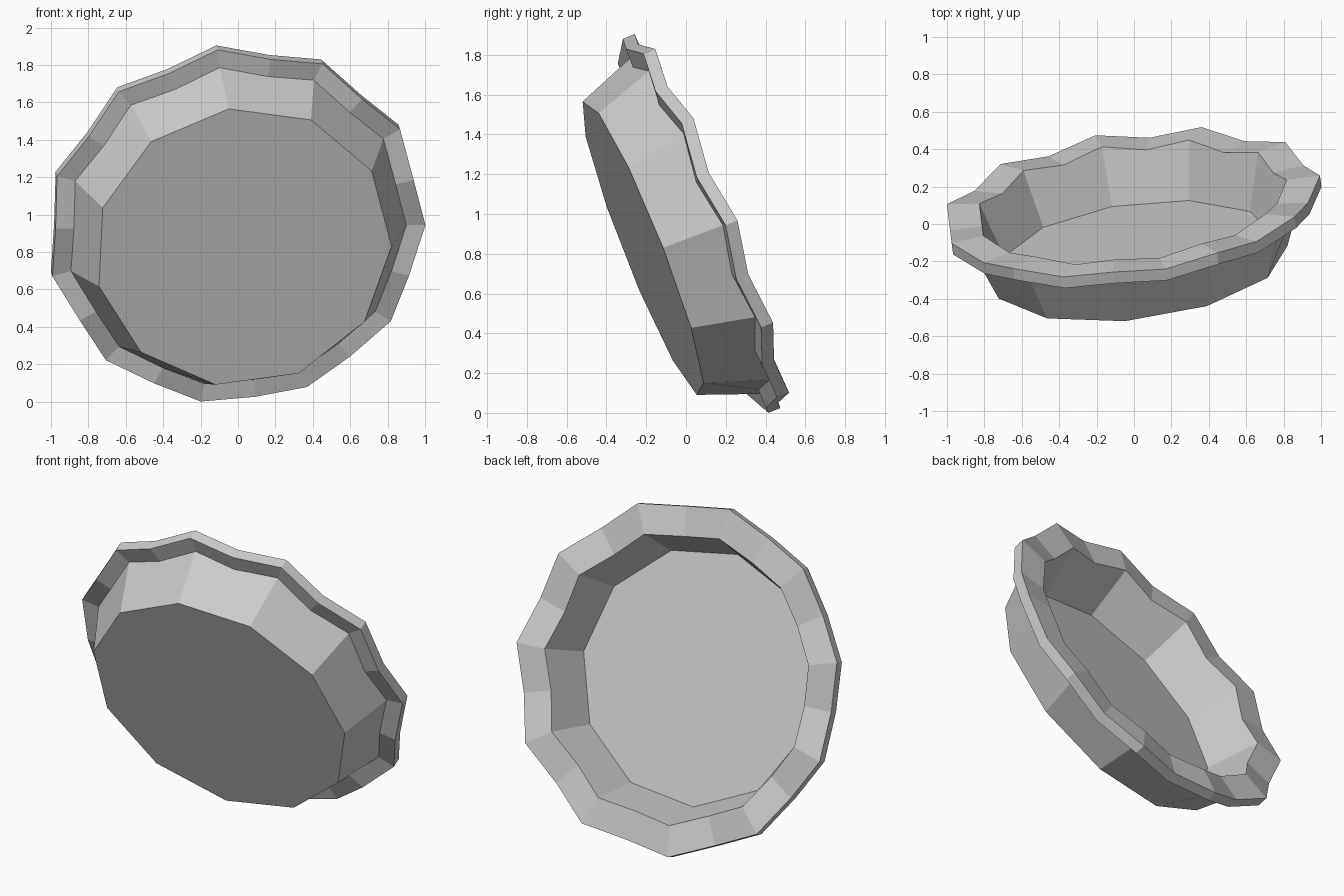
import bpy, bmesh
from math import cos, sin, pi
from mathutils import Vector

if "Cube" in bpy.data.objects:
    bpy.data.objects.remove(bpy.data.objects["Cube"])

SIDES = 11
DIP = 0.038                                   # scallop depth between rim corners

# tilted frame of the dish: axis points out of the open side
axis = Vector((-0.121, 0.923, 0.365)).normalized()
right = Vector((0.99, 0.135, 0.005))
right = (right - axis * right.dot(axis)).normalized()
up = right.cross(axis)
base_centre = Vector((0.028, -0.218, 0.828))

bm = bmesh.new()


def point(r, a, h):
    return bm.verts.new(base_centre + axis * h + (right * cos(a) + up * sin(a)) * r)


def ring(r, h, scalloped):
    """Polygon ring; scalloped rings get a dipped point halfway along each side."""
    step = 2 * pi / SIDES
    verts = []
    for k in range(SIDES):
        verts.append(point(r, k * step, h))
        if scalloped:
            verts.append(point(r * cos(step / 2), (k + 0.5) * step, h - DIP))
    return verts


def bridge(a, b):
    n = len(a)
    for i in range(n):
        j = (i + 1) % n
        bm.faces.new((a[i], a[j], b[j], b[i]))


def wall(flat, scal):
    """Wall panels from a plain ring to a scalloped ring."""
    for k in range(SIDES):
        j = (k + 1) % SIDES
        bm.faces.new((flat[k], flat[j], scal[2 * j], scal[2 * k + 1], scal[2 * k]))


# profile rings from outer base, around the rim, to inner floor
base = ring(0.80, 0.0, False)
under = ring(0.917, 0.309, True)
rim_low = ring(1.02, 0.309, True)
rim_top = ring(1.02, 0.374, True)
mouth = ring(0.84, 0.374, True)
floor = ring(0.74, 0.065, False)

bm.faces.new(base)
wall(base, under)
bridge(under, rim_low)
bridge(rim_low, rim_top)
bridge(rim_top, mouth)
wall(floor, mouth)
bm.faces.new(floor)
bmesh.ops.recalc_face_normals(bm, faces=bm.faces)

mesh = bpy.data.meshes.new("scalloped_dish")
bm.to_mesh(mesh)
bm.free()
dish = bpy.data.objects.new("scalloped_dish", mesh)
bpy.context.collection.objects.link(dish)
